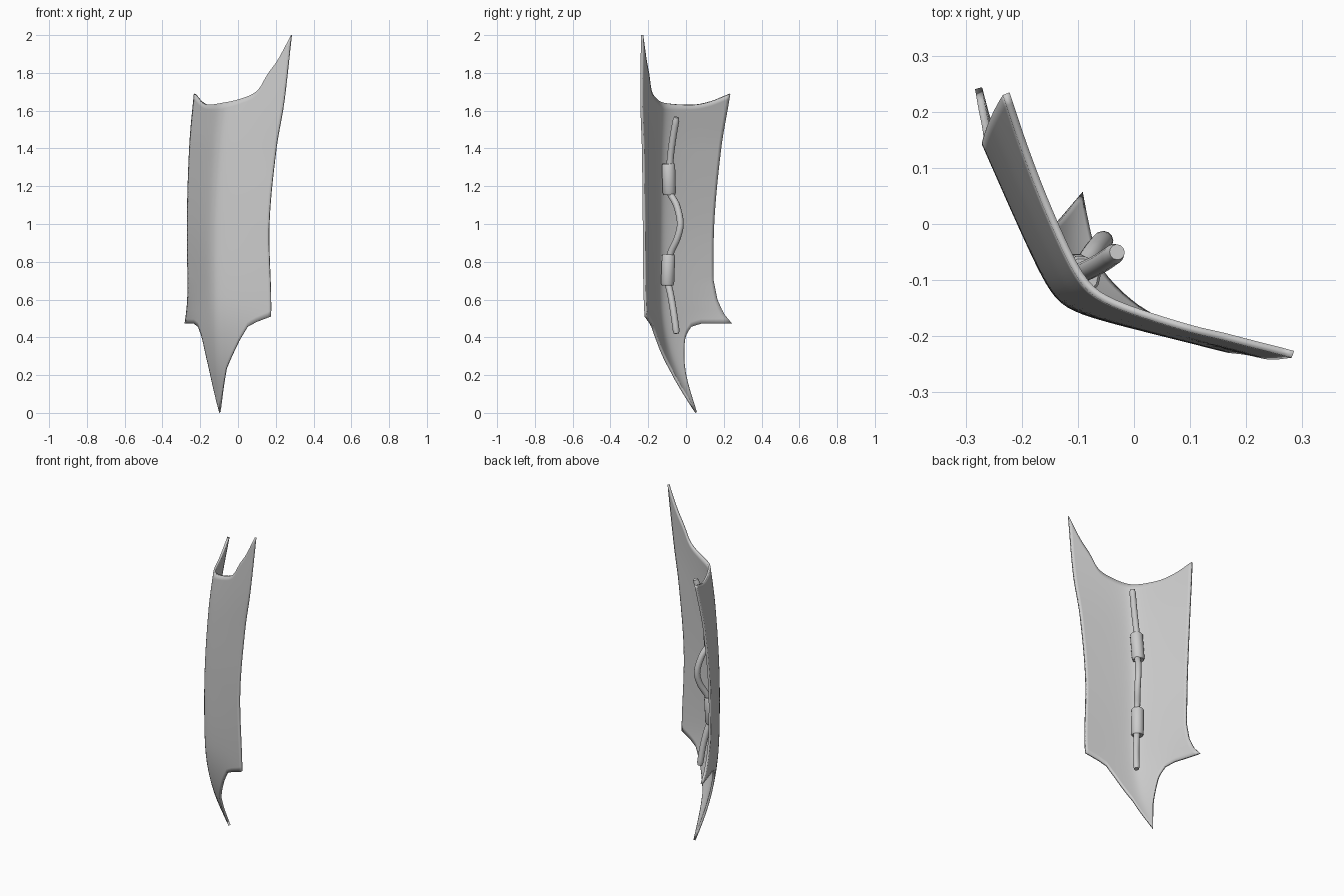
import bpy, math
from mathutils import Vector

if "Cube" in bpy.data.objects:
    bpy.data.objects.remove(bpy.data.objects["Cube"])


def lerp_table(rows, t):
    for a, b in zip(rows, rows[1:]):
        if t <= b[0]:
            f = (t - a[0]) / (b[0] - a[0])
            return [p + (q - p) * f for p, q in zip(a[1:], b[1:])]
    return list(rows[-1][1:])


def spline_table(rows, t):
    n = len(rows)
    i = max(k for k in range(n - 1) if rows[k][0] <= t or k == 0)
    a, b = rows[i], rows[i + 1]
    h = b[0] - a[0]
    f = (t - a[0]) / h

    def slope(k, c):
        lo, hi = rows[max(k - 1, 0)], rows[min(k + 1, n - 1)]
        return (hi[c] - lo[c]) / (hi[0] - lo[0])
    return [(2*f**3 - 3*f*f + 1) * a[c] + (f**3 - 2*f*f + f) * h * slope(i, c)
            + (3*f*f - 2*f**3) * b[c] + (f**3 - f*f) * h * slope(i + 1, c)
            for c in range(1, len(a))]


def add_mesh(name, verts, faces, angle):
    me = bpy.data.meshes.new(name)
    me.from_pydata(verts, [], faces)
    ob = bpy.data.objects.new(name, me)
    bpy.context.collection.objects.link(ob)
    bpy.ops.object.select_all(action='DESELECT')
    ob.select_set(True)
    bpy.context.view_layer.objects.active = ob
    bpy.ops.object.shade_smooth_by_angle(angle=math.radians(angle))
    return ob


# Shield cross-sections: z, spine xy, left edge xy, right edge xy
SECTIONS = [
    (0.00, -.110, .035, -.255, .305, .180, -.055),
    (0.23, -.125, -.075, -.270, .195, .165, -.165),
    (0.42, -.135, -.132, -.275, .135, .170, -.210),
    (0.60, -.142, -.155, -.268, .140, .172, -.225),
    (1.00, -.142, -.155, -.272, .143, .163, -.230),
    (1.40, -.120, -.150, -.260, .180, .200, -.235),
    (1.64, -.095, -.140, -.240, .220, .240, -.243),
    (2.00, -.050, -.120, -.200, .280, .280, -.240)]
# Upper and lower outline heights across the width
TOP = [(-1, 1.69), (-.74, 1.65), (-.48, 1.632), (0, 1.642), (.32, 1.665),
       (.57, 1.71), (.685, 1.79), (.83, 1.87), (1, 2.0)]
BOTTOM = [(-1, .472), (-.7, .472), (-.55, .455), (-.42, .40), (-.22, .23), (0, 0),
          (.2, .23), (.45, .38), (.6, .455), (.75, .48), (1, .51)]
FLARE = [(0, .105), (.472, .105), (.53, .055), (.6, .02), (.7, 0), (2, 0)]


def shield_point(u, z):
    cx, cy, lx, ly, rx, ry = spline_table(SECTIONS, z)
    r = math.sqrt(u * u + .15 ** 2)
    p, q = (r - u) / 2, (r + u) / 2
    flare = lerp_table(FLARE, z)[0] * p ** 4
    return (cx + (lx - cx) * p + (rx - cx) * q - .1 * flare,
            cy + (ly - cy) * p + (ry - cy) * q + flare, z)


# Curved shield plate
COLS, ROWS = 40, 48
verts, faces = [], []
for i in range(COLS + 1):
    u = -1 + 2 * i / COLS
    lo, hi = lerp_table(BOTTOM, u)[0], spline_table(TOP, u)[0]
    verts += [shield_point(u, lo + (hi - lo) * j / ROWS) for j in range(ROWS + 1)]
for i in range(COLS):
    for j in range(ROWS):
        a = i * (ROWS + 1) + j
        b = a + ROWS + 1
        faces.append((a, b, b + 1, a + 1))
plate = add_mesh("shield_plate", verts, faces, 50)
solid = plate.modifiers.new("thickness", 'SOLIDIFY')
solid.thickness = .013
solid.offset = -1


def tube(name, pts, radii, sides, angle=40):
    pts = [Vector(p) for p in pts]
    verts, faces = [], []
    for k, p in enumerate(pts):
        t = (pts[min(k + 1, len(pts) - 1)] - pts[max(k - 1, 0)]).normalized()
        e1 = Vector((0, 1, 0)).cross(t).normalized()
        e2 = t.cross(e1)
        for s in range(sides):
            w = 2 * math.pi * s / sides
            verts.append(p + radii[k] * (math.cos(w) * e1 + math.sin(w) * e2))
    for k in range(len(pts) - 1):
        for s in range(sides):
            a, b = k * sides + s, k * sides + (s + 1) % sides
            faces.append((a, b, b + sides, a + sides))
    n = len(verts)
    faces += [tuple(range(sides))[::-1], tuple(range(n - sides, n))]
    return add_mesh(name, verts, faces, angle)


# Bent grip rod on the inner side: z, x, y
GRIP = [(.42, -.060, -.050), (.53, -.070, -.065), (.62, -.085, -.080),
        (.70, -.100, -.095), (.84, -.092, -.083), (.92, -.065, -.048),
        (1.0, -.055, -.030), (1.1, -.073, -.050), (1.17, -.095, -.085),
        (1.32, -.090, -.085), (1.45, -.060, -.070), (1.565, -.030, -.050)]
path = []
for k in range(61):
    z = .42 + 1.145 * k / 60
    x, y = spline_table(GRIP, z)
    path.append((x, y, z))
radii = [.018] * 61
radii[0] = radii[-1] = .014
tube("grip_rod", path, radii, 12, 60)

# Two cuffs that hold the rod to the plate
for name, a, b in (("upper_cuff", (-.105, -.088, 1.155), (-.095, -.093, 1.32)),
                   ("lower_cuff", (-.107, -.098, .675), (-.103, -.092, .84))):
    a, b = Vector(a), Vector(b)
    tube(name, [a, a.lerp(b, .06), a.lerp(b, .94), b], [.031, .036, .036, .031], 14, 35)
